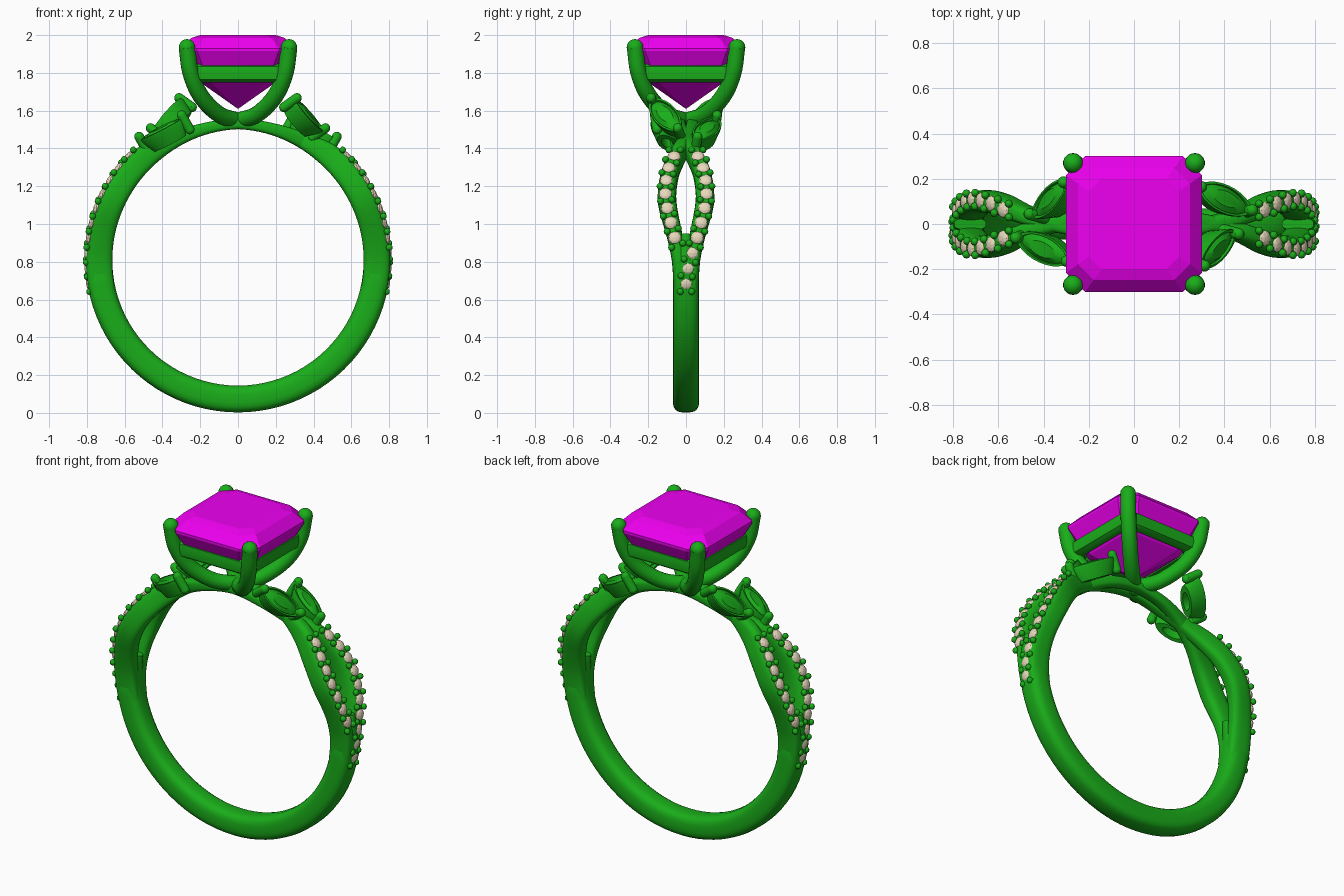
import bpy, bmesh, math
from mathutils import Vector, Matrix

if "Cube" in bpy.data.objects:
    bpy.data.objects.remove(bpy.data.objects["Cube"])

CZ = 0.81  # height of the finger hole centre


def material(name, col):
    m = bpy.data.materials.new(name)
    m.diffuse_color = (*col, 1)
    m.use_nodes = True
    m.node_tree.nodes["Principled BSDF"].inputs["Base Color"].default_value = m.diffuse_color
    return m


GREEN = material("green_metal", (0.01, 0.42, 0.01))
PINK = material("magenta_gem", (0.85, 0.0, 0.87))
CREAM = material("cream_stone", (0.80, 0.69, 0.50))


def finish(name, bm, mat, smooth=None):
    bmesh.ops.recalc_face_normals(bm, faces=bm.faces)
    me = bpy.data.meshes.new(name)
    bm.to_mesh(me)
    bm.free()
    me.materials.append(mat)
    ob = bpy.data.objects.new(name, me)
    bpy.context.collection.objects.link(ob)
    if smooth:
        bpy.ops.object.select_all(action='DESELECT')
        ob.select_set(True)
        bpy.context.view_layer.objects.active = ob
        bpy.ops.object.shade_smooth_by_angle(angle=math.radians(smooth))
    return ob


def loft(bm, rings, loop=False):
    """Skin a list of equal-length closed rings; cap the ends unless looped."""
    vs = [[bm.verts.new(p) for p in r] for r in rings]
    n = len(vs[0])
    for a, b in zip(vs, vs[1:] + ([vs[0]] if loop else [])):
        for i in range(n):
            bm.faces.new((a[i], a[(i + 1) % n], b[(i + 1) % n], b[i]))
    if not loop:
        bm.faces.new(vs[0])
        bm.faces.new(vs[-1])


def ease(table, x):
    """Smooth (Hermite) interpolation of a table of rows (x, a, b, ...)."""
    x = min(max(x, table[0][0]), table[-1][0])
    k = next(i for i in range(len(table) - 1) if x <= table[i + 1][0])

    def slope(i, c):
        a, b = table[max(i - 1, 0)], table[min(i + 1, len(table) - 1)]
        return (b[c] - a[c]) / (b[0] - a[0])
    p, q = table[k], table[k + 1]
    h = q[0] - p[0]
    t = (x - p[0]) / h
    return [(2*t**3 - 3*t*t + 1) * p[c] + (t**3 - 2*t*t + t) * h * slope(k, c)
            + (3*t*t - 2*t**3) * q[c] + (t**3 - t*t) * h * slope(k + 1, c)
            for c in range(1, len(p))]


def polar(deg, r, y):
    a = math.radians(deg)
    return Vector((r * math.cos(a), y, CZ + r * math.sin(a)))


def band_ring(deg, y, hw, ri, ro, n=20):
    """Rounded-rectangle section of a band at an angle around the finger hole."""
    out = []
    for i in range(n):
        a = 2 * math.pi * (i + 0.5) / n
        c, s = math.cos(a), math.sin(a)
        u = math.copysign(abs(c) ** 0.65, c)
        v = math.copysign(abs(s) ** 0.65, s)
        out.append(polar(deg, (ri + ro) / 2 + v * (ro - ri) / 2, y + u * hw))
    return out


def sphere(bm, p, r, seg=12):
    bmesh.ops.create_uvsphere(bm, u_segments=seg, v_segments=seg // 2 + 1, radius=r,
                              matrix=Matrix.Translation(p))


def tube(bm, pts, r, n=14):
    """Round rod along points with ball ends."""
    pts = [Vector(p) for p in pts]
    rings = []
    for i, p in enumerate(pts):
        t = (pts[min(i + 1, len(pts) - 1)] - pts[max(i - 1, 0)]).normalized()
        side = t.cross(Vector((0.31, -0.83, 0.05))).normalized()
        up = t.cross(side)
        rings.append([p + r * (math.cos(2*math.pi*j/n) * side + math.sin(2*math.pi*j/n) * up)
                      for j in range(n)])
    loft(bm, rings)
    for p in (pts[0], pts[-1]):
        sphere(bm, p, r, n)


# Solid lower shank
bm = bmesh.new()
loft(bm, [band_ring(d, 0, 0.07 - 0.045 * max(0, (abs(d + 90) - 84) / 16), 0.665, 0.808)
          for d in range(-190, 11, 4)])
finish("shank", bm, GREEN, 50)

# Two split strands crossing below the head: angle, y, half width, inner r, outer r
STRAND = [(-12, .031, .034, .668, .803), (0, .038, .038, .665, .806), (9, .058, .042, .665, .804),
          (25, .100, .049, .665, .803), (38, .085, .047, .667, .803), (50, .038, .042, .67, .795),
          (60, .004, .038, .675, .765), (75, -.03, .034, .684, .748), (90, -.035, .032, .692, .75)]
for s in (1, -1):
    bm = bmesh.new()
    rings = []
    for d in range(-12, 193, 3):
        y, hw, ri, ro = ease(STRAND, 90 - abs(90 - d))
        rings.append(band_ring(d, s * y, hw, ri, ro))
    loft(bm, rings)
    finish("strand_back" if s > 0 else "strand_front", bm, GREEN, 50)

# Small stones and bead prongs along the strands
STONE_Y = [(-10, 0), (-4, .008), (2, .03), (9, .062), (25, .108), (38, .09), (44, .06)]
stones, beads = bmesh.new(), bmesh.new()
STEP = 5.85
for s, count in ((1, 10), (-1, 7)):
    for i in range(count + 1):
        d = 43.5 - i * STEP
        if i < count:
            r = 0.797
            y = ease(STONE_Y, d)[0]
            m = (Matrix.Translation(polar(d, r, s * y)) @ Matrix.Rotation(-math.radians(d), 4, 'Y')
                 @ Matrix.Diagonal((0.018, 0.035, 0.035, 1)))
            bmesh.ops.create_icosphere(stones, subdivisions=2, radius=1, matrix=m)
        e = d + STEP / 2
        y = ease(STONE_Y, e)[0]
        tilt = (ease(STONE_Y, e + 1)[0] - ease(STONE_Y, e - 1)[0]) / (2 * math.radians(1) * 0.8)
        for k in (-1, 1):
            sphere(beads, polar(e - k * math.degrees(tilt * 0.032 / 0.8), 0.804,
                                s * (y + k * 0.03)), 0.018, 10)

# Leaf-shaped side settings: upper tip, lower tip, facing direction
LEAVES = [((.29, -.185, 1.66), (.45, -.035, 1.49), (.62, -.35, .72)),
          ((.28, .165, 1.56), (.52, .055, 1.44), (.45, .15, .87))]
cups, pins = bmesh.new(), bmesh.new()
for a, b, n in LEAVES:
    a, b, n = Vector(a), Vector(b), Vector(n)
    mid, half = (a + b) / 2, (b - a).length / 2
    u = (b - a).normalized()
    n = (n - n.dot(u) * u).normalized()
    v = n.cross(u)

    def leaf(scale, h):
        pts = []
        for i in range(24):
            t = 2 * math.pi * i / 24
            c, sn = math.cos(t), math.sin(t)
            pts.append(mid + n * h + u * half * scale * c
                       + v * 0.066 * scale * sn * (0.8 + 0.2 * abs(sn)))
        return pts
    loft(cups, [leaf(.3, -.03), leaf(.4, -.085), leaf(.7, -.085), leaf(.97, -.01), leaf(.97, .008),
                leaf(.84, .008), leaf(.82, -.004), leaf(.5, .016)])
    for tip in (a, b):
        q = tip + (mid - tip) * 0.06
        tube(pins, [q - n * 0.065, q - n * 0.02, q + n * 0.022], 0.026)

# Place the right-hand details and repeat them half a turn around z
for name, bm, mat, sm in (("small_stones", stones, CREAM, None), ("bead_prongs", beads, GREEN, 60),
                          ("leaf_settings", cups, GREEN, 30), ("leaf_prongs", pins, GREEN, 60)):
    ob = finish(name + "_right", bm, mat, sm)
    twin = ob.copy()
    twin.name = name + "_left"
    twin.rotation_euler.z = math.pi
    bpy.context.collection.objects.link(twin)

# Four curved claws rising from one point under the gem
CLAW = [(0, 0, 1.545), (.14, .1, 1.58), (.3, .195, 1.675), (.48, .25, 1.8), (.65, .27, 1.935)]
for sx in (1, -1):
    for sy in (1, -1):
        bm = bmesh.new()
        pts = []
        for i in range(21):
            w, z = ease(CLAW, 0.65 * i / 20)
            pts.append((sx * w, sy * w, z))
        tube(bm, pts, 0.044, 18)
        finish("claw", bm, GREEN, 60)


def cut_square(h, z, cut):
    """Square outline with clipped corners."""
    c = h - cut
    return [Vector((x, y, z)) for x, y in ((h, -c), (h, c), (c, h), (-c, h),
                                           (-h, c), (-h, -c), (-c, -h), (c, -h))]


# Rail joining the claws beneath the gem
bm = bmesh.new()
loft(bm, [cut_square(h, z, 0.04) for h, z in ((.245, 1.75), (.265, 1.765), (.27, 1.8), (.265, 1.835),
                                              (.245, 1.85), (.215, 1.84), (.205, 1.8), (.215, 1.755))],
     loop=True)
finish("gem_rail", bm, GREEN, 40)

# Step-cut centre gem
bm = bmesh.new()
loft(bm, [cut_square(h, z, h * 0.28) for h, z in ((.2, 2.0), (.248, 1.985), (.3, 1.93), (.3, 1.915),
                                                  (.262, 1.84), (.2, 1.75), (.1, 1.68), (.004, 1.612))])
finish("centre_gem", bm, PINK)
